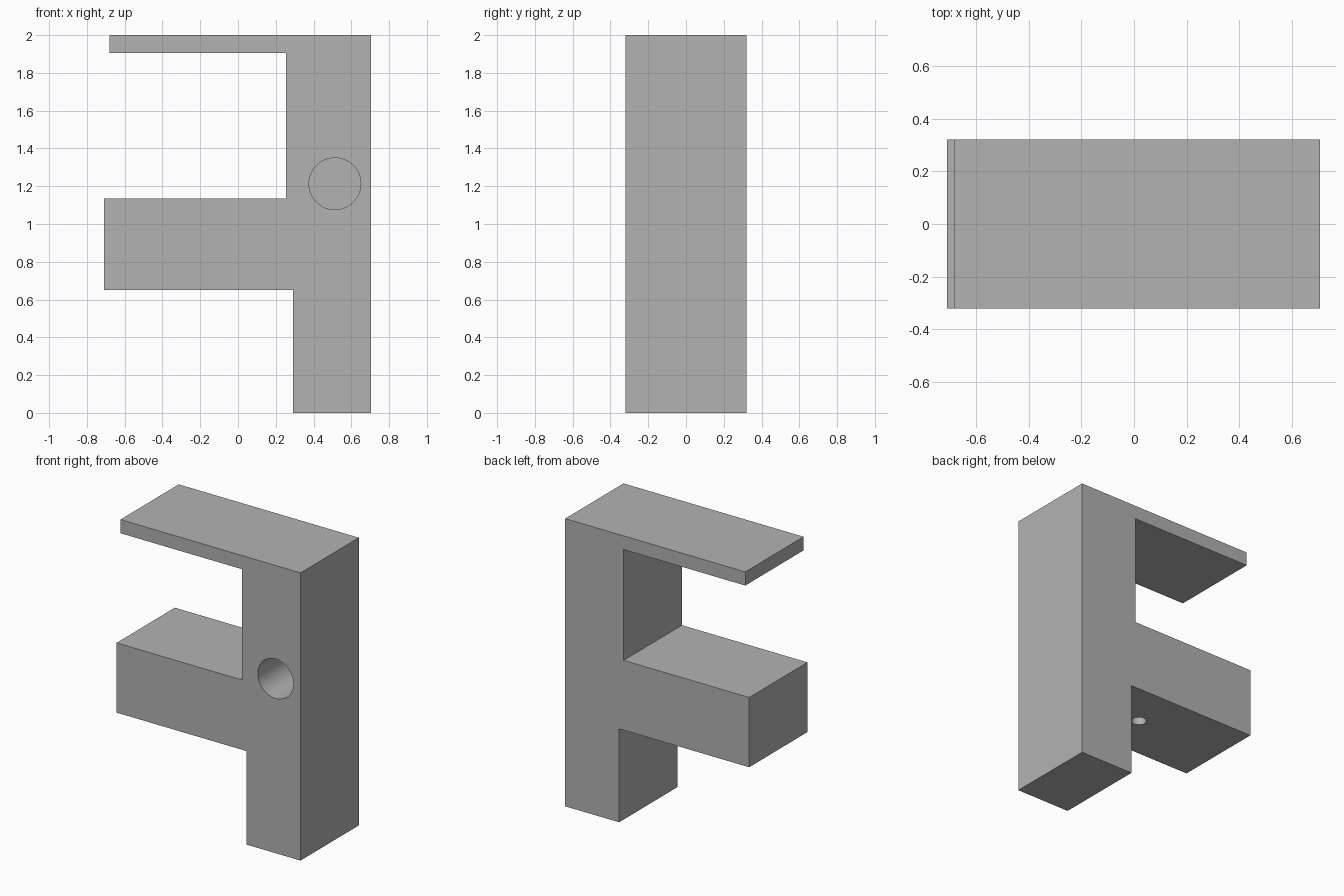
import bpy
import bmesh
import math

default_cube = bpy.data.objects.get("Cube")
if default_cube:
    bpy.data.objects.remove(default_cube, do_unlink=True)

# Plain grey material
grey = bpy.data.materials.new("plain grey")
grey.use_nodes = True
colour = (0.448, 0.448, 0.448, 1)
grey.diffuse_color = colour
grey.node_tree.nodes["Principled BSDF"].inputs["Base Color"].default_value = colour

HALF_DEPTH = 0.32


def extrude_profile(name, outline):
    """Extrude an x-z outline through the full depth in y."""
    bm = bmesh.new()
    face = bm.faces.new([bm.verts.new((x, -HALF_DEPTH, z)) for x, z in outline])
    result = bmesh.ops.extrude_face_region(bm, geom=[face])
    moved = [v for v in result["geom"] if isinstance(v, bmesh.types.BMVert)]
    bmesh.ops.translate(bm, verts=moved, vec=(0, 2 * HALF_DEPTH, 0))
    bmesh.ops.recalc_face_normals(bm, faces=bm.faces)
    mesh = bpy.data.meshes.new(name)
    bm.to_mesh(mesh)
    bm.free()
    mesh.materials.append(grey)
    obj = bpy.data.objects.new(name, mesh)
    bpy.context.collection.objects.link(obj)
    return obj


def drill(target, centre, radius, depth, rotation):
    """Cut a blind round hole, reaching depth to each side of the centre."""
    bpy.ops.mesh.primitive_cylinder_add(vertices=64, radius=radius, depth=2 * depth,
                                        location=centre, rotation=rotation)
    cutter = bpy.context.object
    cutter.name = "hole_cutter"
    cutter.hide_render = True
    cutter.data.materials.append(grey)
    cut = target.modifiers.new("hole", "BOOLEAN")
    cut.operation = "DIFFERENCE"
    cut.solver = "EXACT"
    cut.object = cutter
    bpy.ops.object.select_all(action="DESELECT")
    target.select_set(True)
    bpy.context.view_layer.objects.active = target
    bpy.ops.object.modifier_apply(modifier=cut.name)
    bpy.data.objects.remove(cutter, do_unlink=True)


# Column with a thin top plate and a thick middle arm
bracket = extrude_profile("bracket", [
    (0.29, 0), (0.705, 0), (0.705, 2), (-0.68, 2), (-0.68, 1.905),
    (0.255, 1.905), (0.255, 1.135), (-0.71, 1.135), (-0.71, 0.65), (0.29, 0.65),
])

# Large blind hole in the front of the column
drill(bracket, (0.513, -HALF_DEPTH, 1.213), 0.137, 0.42, (math.pi / 2, 0, 0))
# Small blind hole in the underside of the arm
drill(bracket, (-0.04, 0, 0.65), 0.048, 0.25, (0, 0, 0))

bpy.ops.object.shade_smooth_by_angle(angle=math.radians(30))
